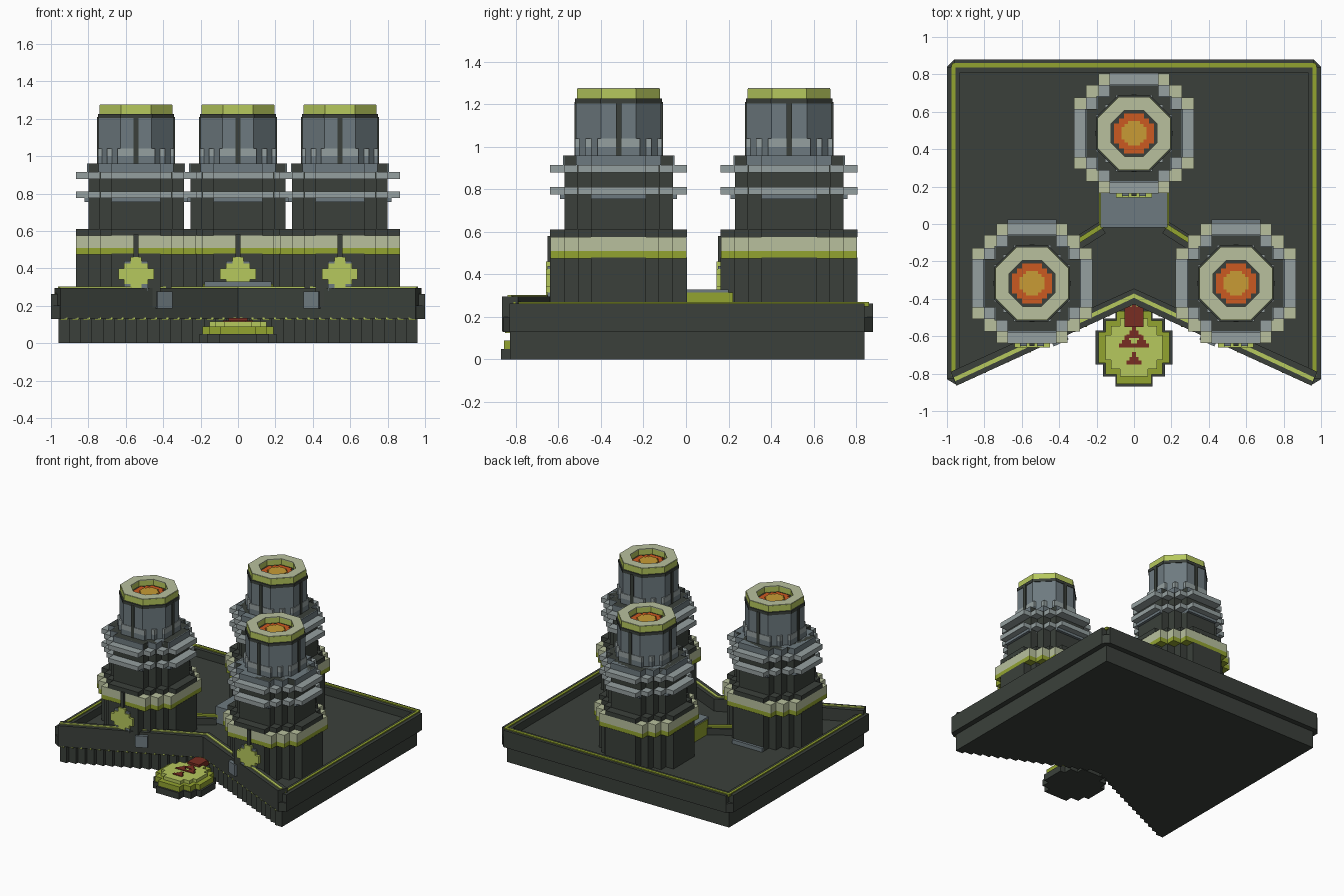
import bpy, bmesh, math
from mathutils import Vector

if "Cube" in bpy.data.objects:
    bpy.data.objects.remove(bpy.data.objects["Cube"])

COLOURS = {
    "charcoal": (0.043, 0.051, 0.043), "slate": (0.155, 0.195, 0.215),
    "light_grey": (0.30, 0.35, 0.35), "cream": (0.48, 0.53, 0.34),
    "lime": (0.47, 0.58, 0.11), "olive_lime": (0.29, 0.37, 0.03),
    "orange": (0.60, 0.10, 0.015), "amber": (0.58, 0.33, 0.035),
    "rust_red": (0.19, 0.027, 0.016),
}
MATS = {}
for key, rgb in COLOURS.items():
    m = bpy.data.materials.new(key)
    m.use_nodes = True
    m.diffuse_color = (*rgb, 1)
    m.node_tree.nodes["Principled BSDF"].inputs["Base Color"].default_value = (*rgb, 1)
    MATS[key] = m


def finish(name, bm, mat):
    bmesh.ops.recalc_face_normals(bm, faces=bm.faces)
    mesh = bpy.data.meshes.new(name)
    bm.to_mesh(mesh)
    bm.free()
    mesh.materials.append(MATS[mat])
    ob = bpy.data.objects.new(name, mesh)
    bpy.context.collection.objects.link(ob)
    return ob


def add_prism(bm, pts, z0, z1):
    face = bm.faces.new([bm.verts.new((x, y, z0)) for x, y in pts])
    ext = bmesh.ops.extrude_face_region(bm, geom=[face], use_keep_orig=True)
    top = [v for v in ext["geom"] if isinstance(v, bmesh.types.BMVert)]
    bmesh.ops.translate(bm, verts=top, vec=(0, 0, z1 - z0))


def prism(name, pts, z0, z1, mat):
    bm = bmesh.new()
    add_prism(bm, pts, z0, z1)
    return finish(name, bm, mat)


def rect(x0, x1, y0, y1):
    return [(x0, y0), (x1, y0), (x1, y1), (x0, y1)]


def boxes(name, rects, z0, z1, mat):
    bm = bmesh.new()
    for r in rects:
        add_prism(bm, rect(*r), z0, z1)
    return finish(name, bm, mat)


def bar(name, p, q, width, z0, z1, mat):
    p, q = Vector(p), Vector(q)
    d = (q - p).normalized()
    n = Vector((-d.y, d.x)) * width / 2
    return prism(name, [p - n, q - n, q + n, p + n], z0, z1, mat)


def stepped(steps, cx, cy):
    """Blocky round outline from quadrant corner points."""
    quad = []
    for i, (x, y) in enumerate(steps):
        if i:
            quad.append((x, steps[i - 1][1]))
        quad.append((x, y))
    flip = [(-x, y) for x, y in reversed(quad)]
    half = quad + flip
    return [(cx + x, cy + y) for x, y in half + [(-x, -y) for x, y in half]]


def octagon(apothem, cx, cy):
    r = apothem / math.cos(math.pi / 8)
    return [(cx + r * math.cos((k + .5) * math.pi / 4),
             cy + r * math.sin((k + .5) * math.pi / 4)) for k in range(8)]


def oct_ring(name, outer, inner, cx, cy, z0, z1, mat):
    bm = bmesh.new()
    loops = [[bm.verts.new((x, y, z)) for x, y in octagon(a, cx, cy)]
             for a, z in ((outer, z0), (outer, z1), (inner, z1), (inner, z0))]
    for i in range(4):
        a, b = loops[i], loops[(i + 1) % 4]
        for k in range(8):
            j = (k + 1) % 8
            bm.faces.new((a[k], a[j], b[j], b[k]))
    return finish(name, bm, mat)


# Plinth with a stepped V front and dashes of lime along its top
cols, w = 32, 0.06
front = lambda x: -(0.405 + 0.455 * abs(x))
lower, dashes = [], []
for i in range(cols):
    x = -0.96 + (i + .5) * w
    lower.append((x - w / 2, x + w / 2, front(x), 0.84))
    dashes.append((x - .018, x + .018, front(x) - .022, front(x) + .03))
boxes("plinth", lower, 0, 0.132, "charcoal")
boxes("plinth_dashes", dashes, 0.125, 0.138, "lime")

# Deck floor and surrounding walls
deck = [(-.96, .88), (-1, .84), (-1, -.83), (-.95, -.86), (0, -.43),
        (.95, -.86), (1, -.83), (1, .84), (.96, .88)]
prism("deck_floor", deck, 0.13, 0.2, "charcoal")
boxes("back_wall", [(-.96, .96, .81, .88)], 0.13, 0.262, "charcoal")
boxes("back_wall_trim", [(-.972, .972, .838, .86)], 0.25, 0.27, "olive_lime")
for s, side in ((1, "left"), (-1, "right")):
    boxes(side + "_wall", [sorted((s * .93, s)) + [-.83, .84]], 0.13, 0.262, "charcoal")
    boxes(side + "_wall_trim", [sorted((s * .955, s * .975)) + [-.81, .85]],
          0.25, 0.27, "olive_lime")
    prism(side + "_front_wall", [(0, -.43), (s * .95, -.865), (s * .98, -.79), (0, -.345)],
          0.132, 0.295, "charcoal")
    prism(side + "_front_trim", [(0, -.395), (s * .955, -.84), (s * .963, -.82), (0, -.372)],
          0.28, 0.302, "lime")
    # Small bracket on the front wall
    bar(side + "_bracket", (s * .36, -.595), (s * .44, -.632), .05, .185, .275, "slate")
    # Inner kerb leading to the ramp
    bar(side + "_kerb", (s * .36, -.14), (s * .17, -.02), .07, .2, .25, "charcoal")
    bar(side + "_kerb_trim", (s * .36, -.13), (s * .17, -.01), .025, .24, .265, "olive_lime")

# Ramp block before the rear tower
boxes("ramp_side", [(-.187, .187, -.005, .22)], 0.2, 0.315, "olive_lime")
boxes("ramp_top", [(-.18, .18, -.02, .2)], 0.2, 0.33, "slate")

# Outlines shared by the tower tiers
WIDE = [(.32, .19), (.257, .257), (.19, .32)]
ROUND = [(.322, .13), (.257, .19), (.19, .257), (.13, .322)]
NARROW = [(.255, .13), (.195, .195), (.13, .255)]
NECK = [(.204, .1), (.155, .155), (.1, .204)]
TIERS = [
    ("body", ROUND, .19, .48, "charcoal"),
    ("lime_band", WIDE, .475, .51, "olive_lime"),
    ("cream_band", WIDE, .51, .575, "cream"),
    ("shoulder", ROUND, .575, .61, "charcoal"),
    ("waist", NARROW, .61, .96, "charcoal"),
    ("lower_flange", ROUND, .775, .81, "light_grey"),
    ("upper_flange", ROUND, .878, .915, "light_grey"),
    ("upper_step", [(.262, .13), (.2, .2), (.13, .262)], .915, .96, "slate"),
    ("neck_step", NECK, .96, 1.0, "slate"),
    ("neck_band", NECK, 1.0, 1.04, "light_grey"),
]


def tower(tag, cx, cy):
    for part, steps, z0, z1, mat in TIERS:
        prism(tag + "_" + part, stepped(steps, cx, cy), z0, z1, mat)
    # Grey brackets under the lower flange
    boxes(tag + "_flange_brackets",
          [(cx - .13, cx + .13, cy - .275, cy + .275),
           (cx - .275, cx + .275, cy - .13, cy + .13)], .755, .78, "slate")
    # Chimney with dark slots on four sides
    oct_ring(tag + "_chimney", .2, .12, cx, cy, .95, 1.21, "slate")
    oct_ring(tag + "_collar", .204, .12, cx, cy, 1.203, 1.226, "charcoal")
    t = .013
    boxes(tag + "_slots", [(cx - t, cx + t, cy - .208, cy + .208),
                           (cx - .208, cx + .208, cy - t, cy + t)], .96, 1.21, "charcoal")
    # Rim and glowing core
    oct_ring(tag + "_rim", .195, .125, cx, cy, 1.225, 1.272, "lime")
    oct_ring(tag + "_rim_top", .193, .123, cx, cy, 1.269, 1.276, "cream")
    prism(tag + "_core_bed", octagon(.13, cx, cy), 1.2, 1.228, "charcoal")
    for part, r, z, mat in (("glow", .107, 1.236, "orange"), ("ember", .066, 1.242, "amber")):
        prism(tag + "_" + part, stepped([(r, r * .5), (r * .75, r * .75), (r * .5, r)], cx, cy),
              1.22, z, mat)
    # Front emblem: stepped diamond on a grey backing with a slot above
    f = cy - .322
    for x, z in ((.095, .03), (.065, .055), (.03, .09)):
        boxes(tag + "_emblem", [(cx - x, cx + x, f - .02, f + .02)],
              .37 - z, .37 + z, "lime")
    boxes(tag + "_emblem_back", [(cx - .065, cx + .065, f - .012, f + .02)],
          .28, .44, "slate")
    boxes(tag + "_front_slot", [(cx - .013, cx + .013, f - .012, f + .02)],
          .46, .58, "charcoal")


tower("rear_tower", 0, .485)
for s, side in ((1, "left"), (-1, "right")):
    tower(side + "_tower", s * .545, -.317)
    boxes(side + "_tower_foot", [(s * .545 - .13, s * .545 + .13, 0, .025)], .19, .23, "slate")

# Landing pad in the notch
PAD_Y = -.66
pad = lambda k: stepped([(.205 * k, .09 * k), (.165 * k, .155 * k), (.1 * k, .21 * k)], 0, PAD_Y)
prism("pad_base", pad(1.0), 0, .05, "charcoal")
prism("pad_ring", pad(.93), .05, .09, "olive_lime")
prism("pad_top", pad(.74), .09, .115, "lime")
boxes("pad_bridge", [(-.05, .05, -.55, -.41)], .09, .134, "rust_red")
# Painted mark of three stepped shapes
mark = []
for x, y in ((0, -.61), (-.04, -.66), (.04, -.66), (0, -.75)):
    for half, dy, h in ((.04, 0, .02), (.025, .02, .02), (.012, .04, .025)):
        mark.append((x - half, x + half, y + dy, y + dy + h))
boxes("pad_mark", mark, .112, .12, "rust_red")
